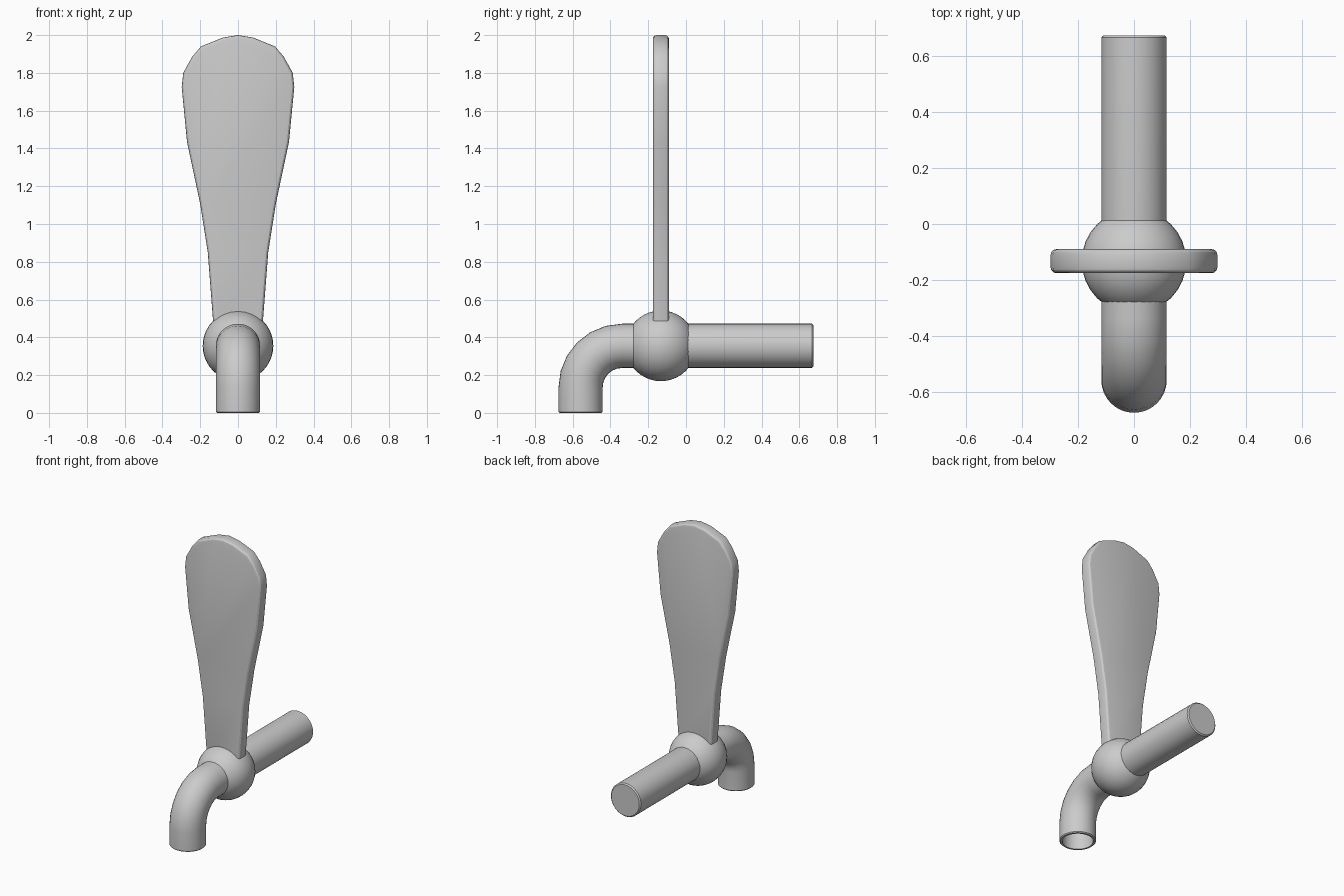
import bpy, bmesh
from math import sin, cos, pi

if "Cube" in bpy.data.objects:
    bpy.data.objects.remove(bpy.data.objects["Cube"])

PIPE_Z, PIPE_R, SPOUT_Y, BEND_R = 0.355, 0.117, -0.558, 0.22
BALL_Y = -0.133


def add_object(name, bm, angle):
    bmesh.ops.recalc_face_normals(bm, faces=bm.faces)
    mesh = bpy.data.meshes.new(name)
    bm.to_mesh(mesh)
    bm.free()
    obj = bpy.data.objects.new(name, mesh)
    bpy.context.collection.objects.link(obj)
    bpy.ops.object.select_all(action='DESELECT')
    obj.select_set(True)
    bpy.context.view_layer.objects.active = obj
    bpy.ops.object.shade_smooth_by_angle(angle=angle)
    return obj


def swept_tube(name, stations, sides=32):
    """Skin rings given as (y, z, tilt, radius); tilt 0 faces along y, pi/2 along z."""
    bm = bmesh.new()
    rings = []
    for y, z, tilt, r in stations:
        ring = []
        for i in range(sides):
            a = 2 * pi * i / sides
            v = r * sin(a)
            ring.append(bm.verts.new((r * cos(a), y - v * sin(tilt), z + v * cos(tilt))))
        rings.append(ring)
    for r0, r1 in zip(rings, rings[1:]):
        for i in range(sides):
            j = (i + 1) % sides
            bm.faces.new((r0[i], r0[j], r1[j], r1[i]))
    bm.faces.new(rings[0])
    bm.faces.new(rings[-1])
    return add_object(name, bm, 0.6)


# Pipe with bent spout: closed back end, quarter bend, hollow mouth
bend_y, bend_z = SPOUT_Y + BEND_R, PIPE_Z - BEND_R
stations = [(0.675, PIPE_Z, 0, PIPE_R - 0.008), (0.667, PIPE_Z, 0, PIPE_R)]
for k in range(7):
    t = k / 6 * pi / 2
    stations.append((bend_y - BEND_R * sin(t), bend_z + BEND_R * cos(t), t, PIPE_R))
stations += [(SPOUT_Y, z, pi / 2, r) for z, r in
             ((0.006, PIPE_R), (0, PIPE_R - 0.006), (0, 0.099), (0.13, 0.099))]
swept_tube("pipe_and_spout", stations)

# Round valve body
bm = bmesh.new()
bmesh.ops.create_uvsphere(bm, u_segments=32, v_segments=20, radius=0.187)
bmesh.ops.translate(bm, verts=bm.verts, vec=(0, BALL_Y, PIPE_Z))
add_object("valve_ball", bm, 0.6)

# Paddle handle: mirrored outline, extruded and softened at the rim
half = [(0.12, 0.40), (0.133, 0.50), (0.16, 0.85), (0.2, 1.105), (0.27, 1.435),
        (0.298, 1.725), (0.29, 1.80), (0.243, 1.885), (0.196, 1.94), (0.08, 1.987)]
outline = half + [(0, 2.0)] + [(-x, z) for x, z in reversed(half)]
bm = bmesh.new()
front = bm.faces.new([bm.verts.new((x, BALL_Y - 0.043, z)) for x, z in outline])
back = bmesh.ops.extrude_face_region(bm, geom=[front], use_keep_orig=True)["geom"]
bmesh.ops.translate(bm, vec=(0, 0.086, 0),
                    verts=[g for g in back if isinstance(g, bmesh.types.BMVert)])
bmesh.ops.recalc_face_normals(bm, faces=bm.faces)
rim = [e for e in bm.edges if abs(e.verts[0].co.y - e.verts[1].co.y) < 1e-4]
bmesh.ops.bevel(bm, geom=rim, offset=0.02, segments=3, profile=0.5, affect='EDGES')
add_object("handle", bm, 0.5)
